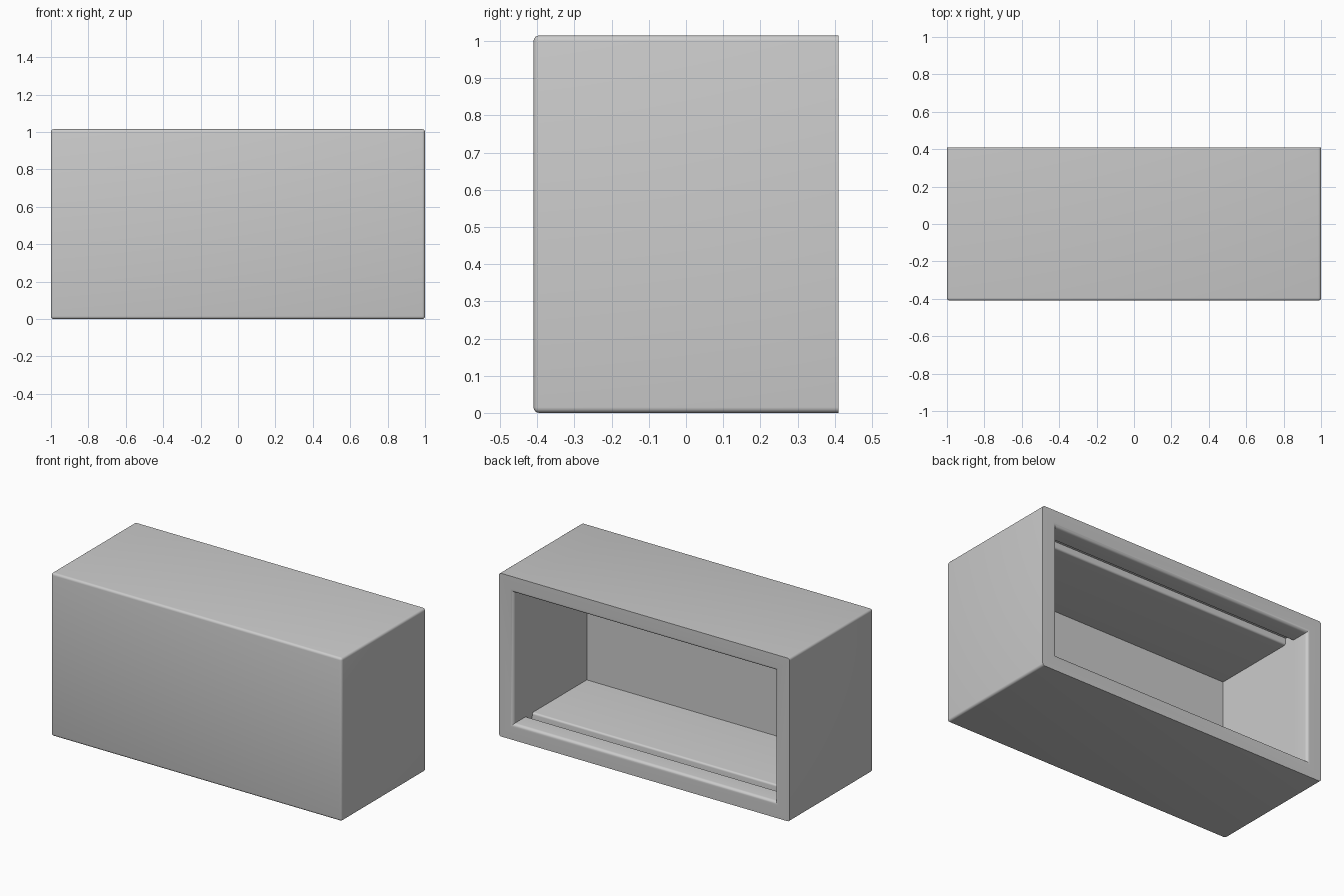
import bpy, bmesh
from math import sin, cos, pi, radians

old = bpy.data.objects.get("Cube")
if old:
    bpy.data.objects.remove(old, do_unlink=True)

W, D, H = 2.0, 0.82, 1.015      # outer size
WALL, RIM = 0.10, 0.08          # wall thickness, width of the flat back rim
EDGE = 0.015                    # outer edge radius
BACK = D / 2

grey = bpy.data.materials.new("plain grey")
grey.use_nodes = True
colour = (0.6, 0.6, 0.6, 1)
grey.diffuse_color = colour
grey.node_tree.nodes["Principled BSDF"].inputs["Base Color"].default_value = colour

bm = bmesh.new()

# Outer box, open at the back, every other edge rounded
bmesh.ops.create_cube(bm, size=1)
for v in bm.verts:
    v.co = (v.co.x * W, v.co.y * D, v.co.z * H + H / 2)
back = [f for f in bm.faces if f.calc_center_median().y > BACK - 0.01]
bmesh.ops.delete(bm, geom=back, context='FACES')
bmesh.ops.bevel(bm, geom=[e for e in bm.edges if not e.is_boundary], offset=EDGE,
                segments=4, profile=0.5, affect='EDGES', clamp_overlap=True)
outer_rim = [e for e in bm.edges if e.is_boundary]


def ring(depth, side, level):
    """Rectangle inside the box: depth from the back, side and floor insets."""
    x, y = W / 2 - side, BACK - depth
    return [bm.verts.new(p) for p in ((-x, y, level), (x, y, level),
                                      (x, y, H - level), (-x, y, H - level))]


# Cavity sections: rounded lip, door channel in floor and ceiling, inner front
fillet = WALL - RIM
steps = [i / 5 * pi / 2 for i in range(6)]
sections = [(fillet * (1 - cos(a)), RIM + fillet * sin(a), RIM + fillet * sin(a))
            for a in steps]
near, far, deep, r = 0.118, 0.185, 0.06, 0.012
sections += [(near, WALL, WALL), (near + 0.002, WALL, deep), (far - 0.002, WALL, deep)]
sections += [(far + r * (1 - cos(a)), WALL, WALL - r + r * sin(a)) for a in steps]
sections.append((D - WALL, WALL, WALL))

rings = [ring(*s) for s in sections]
for a, b in zip(rings, rings[1:]):
    for i in range(4):
        j = (i + 1) % 4
        bm.faces.new((a[i], a[j], b[j], b[i]))
bm.faces.new(rings[-1])

# Flat back rim between the outer edge and the lip
inner_rim = [bm.edges.get((rings[0][i], rings[0][(i + 1) % 4])) for i in range(4)]
bmesh.ops.triangle_fill(bm, edges=outer_rim + inner_rim, use_beauty=True,
                        normal=(0, 1, 0))
bmesh.ops.recalc_face_normals(bm, faces=bm.faces)

mesh = bpy.data.meshes.new("cabinet_shell")
bm.to_mesh(mesh)
bm.free()
mesh.materials.append(grey)
shell = bpy.data.objects.new("cabinet_shell", mesh)
bpy.context.collection.objects.link(shell)

bpy.ops.object.select_all(action='DESELECT')
shell.select_set(True)
bpy.context.view_layer.objects.active = shell
bpy.ops.object.shade_smooth_by_angle(angle=radians(35))
